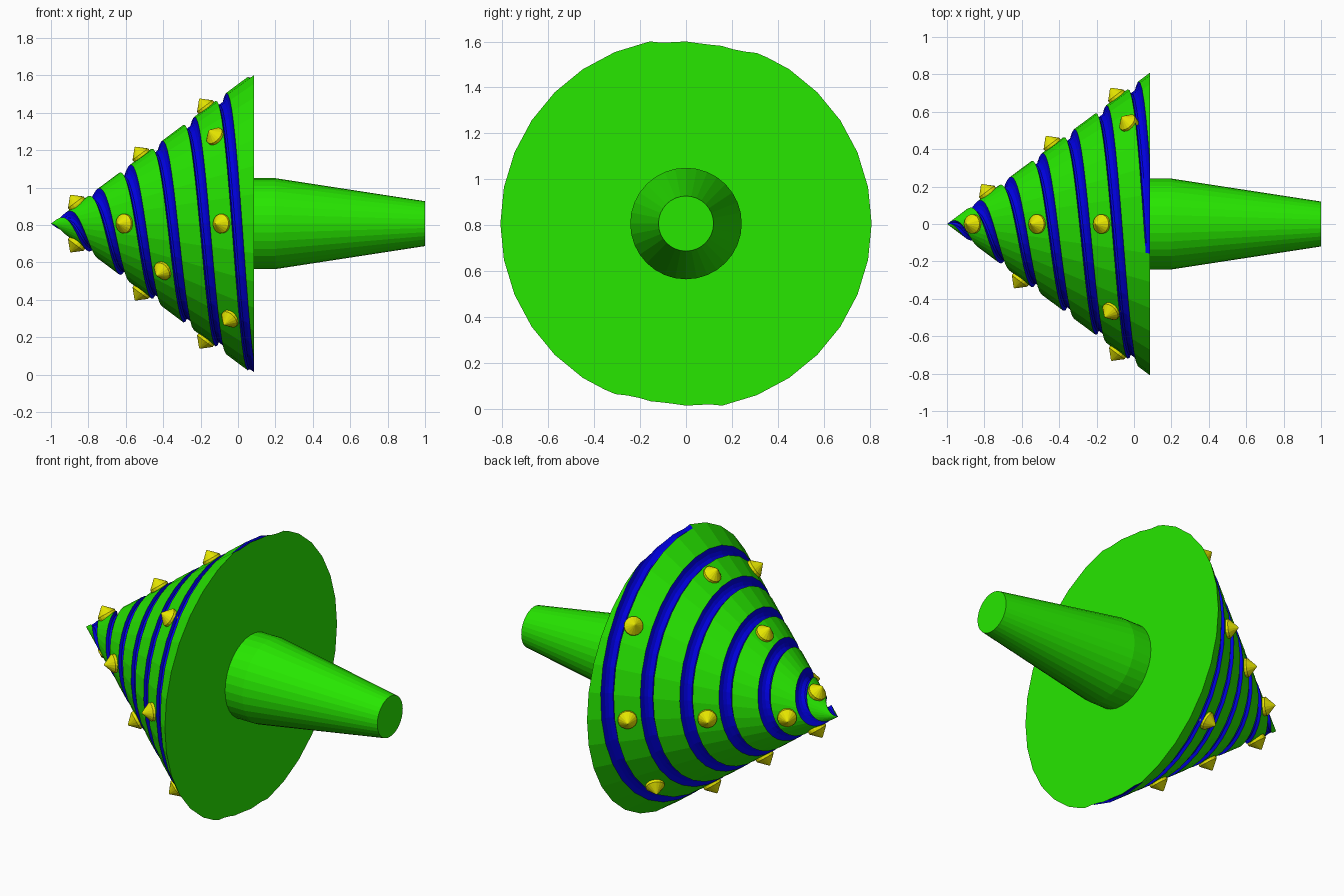
import bpy, bmesh, math
from mathutils import Vector

if "Cube" in bpy.data.objects:
    bpy.data.objects.remove(bpy.data.objects["Cube"])

CZ = 0.807                      # height of the drill axis
TIP, BASE, R = -1.0, 0.085, 0.809
LEAD, PITCH = 0.344, 0.172      # two-start spiral
GROOVE_END = 0.088              # grooves run out here
SIDES, SUB = 32, 3


def material(name, rgb):
    m = bpy.data.materials.new(name)
    m.diffuse_color = (*rgb, 1)
    m.use_nodes = True
    m.node_tree.nodes["Principled BSDF"].inputs["Base Color"].default_value = m.diffuse_color
    return m


green = material("green", (0.02, 0.8, 0.0))
blue = material("blue", (0.0, 0.0, 0.8))
yellow = material("yellow", (0.8, 0.8, 0.0))


def make_object(name, bm, mats):
    bmesh.ops.recalc_face_normals(bm, faces=bm.faces[:])
    me = bpy.data.meshes.new(name)
    bm.to_mesh(me)
    bm.free()
    for m in mats:
        me.materials.append(m)
    ob = bpy.data.objects.new(name, me)
    bpy.context.collection.objects.link(ob)
    return ob


def direction(t):
    # angle runs from the top towards the front
    return Vector((0, -math.sin(t), math.cos(t)))


def cone_radius(x):
    return R * (x - TIP) / (BASE - TIP)


# Groove cross-section: (offset along axis, depth)
PROFILE = [(-0.028, 0), (-0.021, 0.024), (-0.01, 0.034), (0.01, 0.034),
           (0.021, 0.024), (0.028, 0), (PITCH - 0.028, 0)]
BLUE_STRIPS = range(5)


def depth(x, centre):
    turn = math.floor((x - centre + 0.028) / PITCH)
    groove_x = centre + turn * PITCH
    if groove_x > GROOVE_END:
        return 0
    fade = min(1, 0.3 + (GROOVE_END - groove_x) / 0.05)
    offset = x - groove_x
    for (a, da), (b, db) in zip(PROFILE, PROFILE[1:]):
        if a <= offset <= b:
            return fade * (da + (db - da) * (offset - a) / (b - a))
    return 0


# Drill cone with spiral grooves, built on a grid that follows the spiral
def drill_cone():
    bm = bmesh.new()
    cols, centres = [], []
    step = math.tau / SIDES
    n = SIDES * SUB
    turns = range(-10, 3)
    for j in range(n + 1):
        t = math.tau * j / n
        facet = math.cos(step / 2) / math.cos(t % step - step / 2)
        centre = 0.08 + LEAD * t / math.tau
        col = []
        for k in turns:
            for off, _ in PROFILE[:-1]:
                x = min(max(centre + k * PITCH + off, TIP), BASE)
                r = cone_radius(x)
                r = (r - min(depth(x, centre), r * 0.45)) * facet
                col.append(bm.verts.new(Vector((x, 0, CZ)) + direction(t) * r))
        cols.append(col)
        centres.append(centre)
    strips = len(PROFILE) - 1
    for a, b, centre in zip(cols, cols[1:], centres):
        for i in range(len(a) - 1):
            quad = (a[i], a[i + 1], b[i + 1], b[i])
            xs = [v.co.x for v in quad]
            if max(xs) - min(xs) < 1e-5:
                continue
            f = bm.faces.new(quad)
            groove_x = centre + turns[i // strips] * PITCH
            f.material_index = int(i % strips in BLUE_STRIPS and groove_x <= GROOVE_END)
    bmesh.ops.remove_doubles(bm, verts=bm.verts[:], dist=0.0003)
    bmesh.ops.dissolve_degenerate(bm, edges=bm.edges[:], dist=0.0001)
    bmesh.ops.delete(bm, geom=[v for v in bm.verts if not v.link_faces], context='VERTS')
    # flat green back of the cone
    rim = [e for e in bm.edges if e.is_boundary and
           all(v.co.x > BASE - 0.001 for v in e.verts)]
    bmesh.ops.holes_fill(bm, edges=rim, sides=0)
    for f in bm.faces:
        if all(v.co.x > BASE - 0.001 for v in f.verts):
            f.material_index = 0
    return make_object("drill_cone", bm, [green, blue])


# Solid of revolution from (height, radius) rings along an axis
def lathe(name, origin, axis, rings, sides, mat):
    bm = bmesh.new()
    rot = Vector((0, 0, 1)).rotation_difference(axis)
    loops = []
    for h, r in rings:
        loops.append([bm.verts.new(origin + rot @ Vector(
            (r * math.cos(math.tau * i / sides), r * math.sin(math.tau * i / sides), h)))
            for i in range(sides)])
    for a, b in zip(loops, loops[1:]):
        for i in range(sides):
            bm.faces.new((a[i], a[(i + 1) % sides], b[(i + 1) % sides], b[i]))
    bm.faces.new(loops[0])
    bm.faces.new(loops[-1])
    return make_object(name, bm, [mat])


drill_cone()

# Tapered shaft
lathe("shaft", Vector((0, 0, CZ)), Vector((1, 0, 0)),
      [(0.06, 0.243), (0.2, 0.243), (1.0, 0.12)], 32, green)

# Spikes sitting on the ridges: (x, angle in degrees from top towards front)
SPIKES = [(-0.17, 0), (-0.515, 0), (-0.86, 0),
          (-0.17, 180), (-0.515, 180), (-0.86, 180),
          (-0.09, 270), (-0.435, 270), (-0.78, 270),
          (-0.085, 90), (-0.605, 90),
          (-0.12, 45), (-0.04, 135), (-0.4, 124),
          (-0.03, 312), (-0.12, 225)]
slope = R / (BASE - TIP)
for i, (x, deg) in enumerate(SPIKES):
    d = direction(math.radians(deg))
    base = Vector((x, 0, CZ)) + d * cone_radius(x)
    normal = (d - Vector((slope, 0, 0))).normalized()
    lathe(f"spike_{i + 1}", base, normal,
          [(-0.03, 0.047), (0.0, 0.052), (0.012, 0.052), (0.058, 0.005), (0.06, 0.002)],
          16, yellow)
